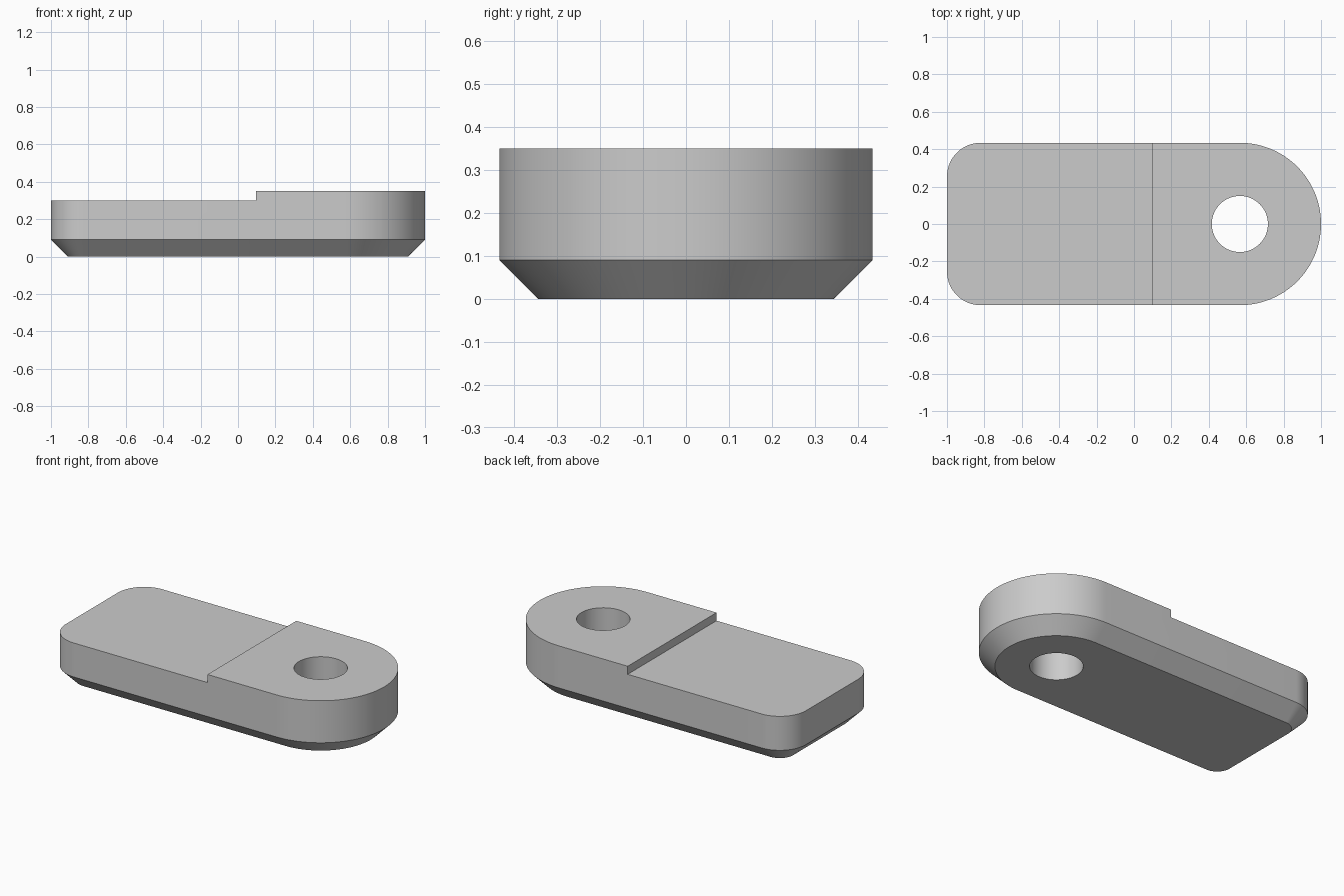
import bpy, bmesh
from math import cos, sin, pi

if "Cube" in bpy.data.objects:
    bpy.data.objects.remove(bpy.data.objects["Cube"], do_unlink=True)

HALF_W = 0.434          # half width, also radius of the round end
END_X = 1 - HALF_W      # centre of the round end and the hole
CORNER = 0.18           # radius of the square end's corners
CHAMFER = 0.09
LOW, HIGH = 0.3, 0.35   # heights of the two levels
STEP_X = 0.095

grey = bpy.data.materials.new("light_grey")
grey.use_nodes = True
grey.diffuse_color = (0.6, 0.6, 0.6, 1)
grey.node_tree.nodes["Principled BSDF"].inputs["Base Color"].default_value = (0.6, 0.6, 0.6, 1)


def arc(cx, cy, r, start, end, n):
    return [(cx + r * cos(start + (end - start) * i / n),
             cy + r * sin(start + (end - start) * i / n)) for i in range(n + 1)]


def outline(inset):
    """Round on the +x end, small rounded corners on the -x end."""
    cx, cy, r = -1 + CORNER, HALF_W - CORNER, CORNER - inset
    return (arc(END_X, 0, HALF_W - inset, -pi / 2, pi / 2, 64)
            + arc(cx, cy, r, pi / 2, pi, 20)
            + arc(cx, -cy, r, pi, 1.5 * pi, 20))


def loft(name, layers):
    """Solid through stacked loops, given as (points, height) pairs."""
    bm = bmesh.new()
    rings = [[bm.verts.new((x, y, z)) for x, y in pts] for pts, z in layers]
    for a, b in zip(rings, rings[1:]):
        for i in range(len(a)):
            j = (i + 1) % len(a)
            bm.faces.new((a[i], a[j], b[j], b[i]))
    bm.faces.new(rings[0][::-1])
    bm.faces.new(rings[-1])
    bmesh.ops.recalc_face_normals(bm, faces=bm.faces)
    mesh = bpy.data.meshes.new(name)
    bm.to_mesh(mesh)
    bm.free()
    mesh.materials.append(grey)
    obj = bpy.data.objects.new(name, mesh)
    bpy.context.collection.objects.link(obj)
    return obj


# Plate with a chamfered underside
plate = loft("plate", [(outline(CHAMFER), 0), (outline(0), CHAMFER), (outline(0), HIGH)])

# Cutters for the through hole and the lower level
hole = loft("hole_cutter", [(arc(END_X, 0, 0.15, 0, 2 * pi, 64)[:-1], z) for z in (-0.1, 0.5)])
box = [(-1.2, -0.6), (STEP_X, -0.6), (STEP_X, 0.6), (-1.2, 0.6)]
step = loft("step_cutter", [(box, LOW), (box, 0.5)])

bpy.ops.object.select_all(action="DESELECT")
plate.select_set(True)
bpy.context.view_layer.objects.active = plate
for cutter in (hole, step):
    cutter.hide_render = True
    mod = plate.modifiers.new(cutter.name, "BOOLEAN")
    mod.operation = "DIFFERENCE"
    mod.solver = "EXACT"
    mod.object = cutter
    bpy.ops.object.modifier_apply(modifier=mod.name)
    bpy.data.objects.remove(cutter, do_unlink=True)

bpy.ops.object.shade_smooth_by_angle(angle=pi / 6)
